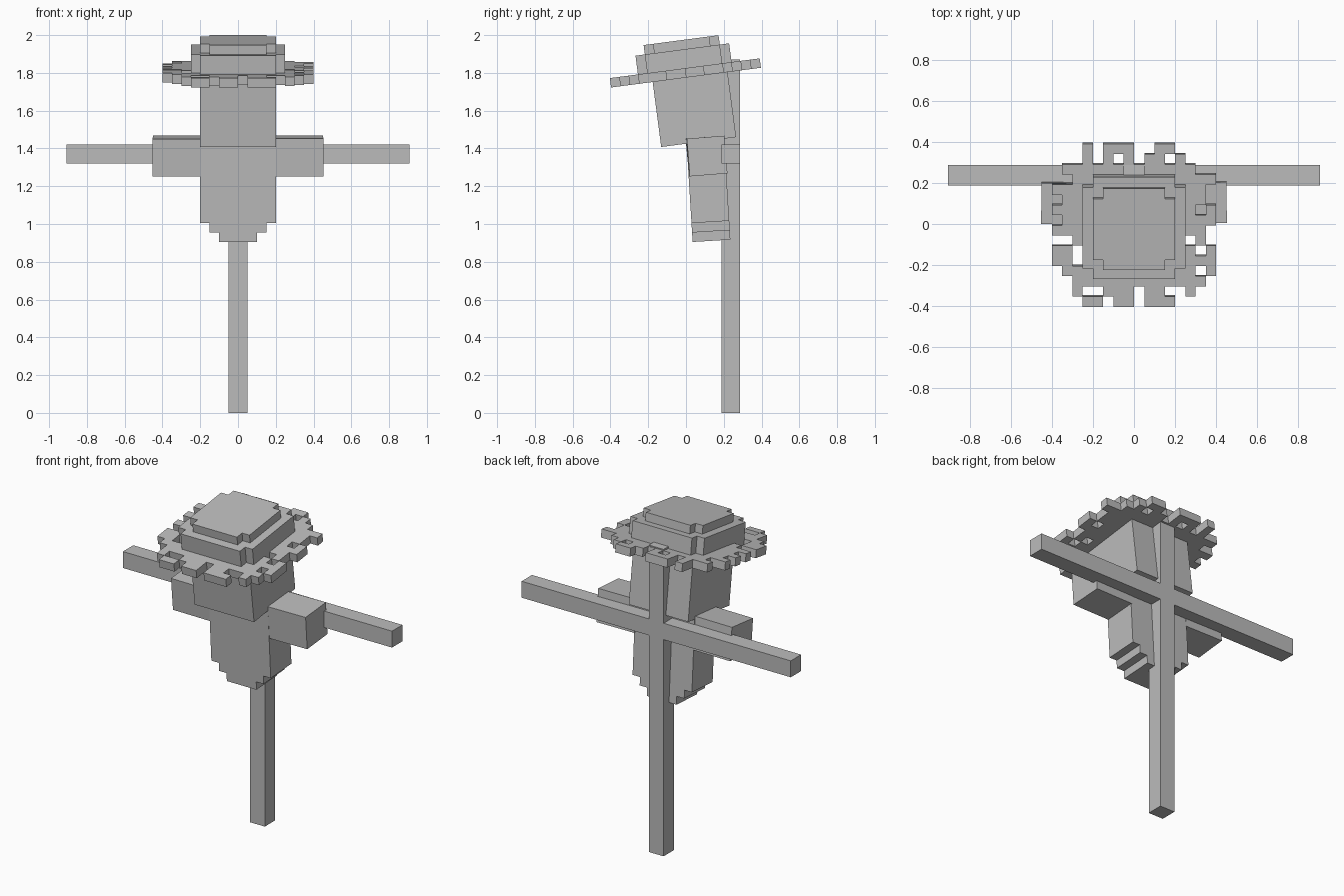
import bpy
import bmesh
from math import radians
from mathutils import Matrix, Vector

if "Cube" in bpy.data.objects:
    bpy.data.objects.remove(bpy.data.objects["Cube"], do_unlink=True)

grey = bpy.data.materials.new("plain_grey")
grey.use_nodes = True
colour = (0.5, 0.5, 0.5, 1)
grey.diffuse_color = colour
grey.node_tree.nodes["Principled BSDF"].inputs["Base Color"].default_value = colour

CELL = 0.05


def finish(name, bm, origin=(0, 0, 0), tilt=0, turn=0):
    """Turn a bmesh into an object, leaned back about x and turned about z."""
    bmesh.ops.recalc_face_normals(bm, faces=bm.faces)
    mesh = bpy.data.meshes.new(name)
    bm.to_mesh(mesh)
    bm.free()
    mesh.materials.append(grey)
    obj = bpy.data.objects.new(name, mesh)
    bpy.context.collection.objects.link(obj)
    obj.matrix_world = (Matrix.Translation(origin)
                        @ Matrix.Rotation(radians(turn), 4, "Z")
                        @ Matrix.Rotation(radians(tilt), 4, "X"))
    return obj


def add_box(bm, low, high):
    low, high = Vector(low), Vector(high)
    matrix = Matrix.Translation((low + high) / 2) @ Matrix.Diagonal((*(high - low), 1))
    bmesh.ops.create_cube(bm, size=1, matrix=matrix)


def box(name, low, high, **place):
    bm = bmesh.new()
    add_box(bm, low, high)
    return finish(name, bm, **place)


def slab(name, rows, z0, z1, **place):
    """Extrude a cell pattern (first row at the back), walls only at open edges."""
    n = len(rows)
    filled = {(c, n - 1 - r) for r, row in enumerate(rows)
              for c, mark in enumerate(row) if mark == "#"}
    bm = bmesh.new()

    def quad(points):
        bm.faces.new([bm.verts.new(((i - n / 2) * CELL, (j - n / 2) * CELL, z))
                      for i, j, z in points])

    for i, j in filled:
        ring = [(i, j), (i + 1, j), (i + 1, j + 1), (i, j + 1)]
        quad([(a, b, z1) for a, b in ring])
        quad([(a, b, z0) for a, b in reversed(ring)])
        sides = [(0, -1), (1, 0), (0, 1), (-1, 0)]
        for k, (di, dj) in enumerate(sides):
            if (i + di, j + dj) not in filled:
                p, q = ring[k], ring[(k + 1) % 4]
                quad([(*p, z0), (*q, z0), (*q, z1), (*p, z1)])
    # normals are already outward; weld the cells of each level
    bmesh.ops.remove_doubles(bm, verts=bm.verts, dist=0.0001)
    return finish(name, bm, **place)


def notched(n):
    """Square pattern with its four corner cells missing."""
    edge = "." + "#" * (n - 2) + "."
    return [edge] + ["#" * n] * (n - 2) + [edge]


# Wooden cross
box("upright_post", (-0.05, 0.187, 0), (0.05, 0.287, 1.87))
box("cross_bar", (-0.907, 0.187, 1.32), (0.907, 0.287, 1.42))

# Torso with stepped lower hem
bm = bmesh.new()
add_box(bm, (-0.2, -0.1, 0.1), (0.2, 0.1, 0.56))
add_box(bm, (-0.15, -0.1, 0.05), (0.15, 0.1, 0.1))
add_box(bm, (-0.1, -0.1, 0), (0.1, 0.1, 0.05))
finish("torso", bm, origin=(0, 0.135, 0.911), tilt=3.5)

# Short sleeves
for name, side, tilt in (("left_sleeve", 1, 4.5), ("right_sleeve", -1, 5.5)):
    box(name, (-0.127, -0.1, 0), (0.127, 0.1, 0.2),
        origin=(side * 0.324, 0.118, 1.26), tilt=tilt, turn=side * 0.8)

# Head and hat share one lean
lean = dict(origin=(0, 0, 1.775), tilt=7.5)
box("head", (-0.2, -0.178, -0.347), (0.2, 0.222, 0.04), **lean)

# Ragged straw brim
brim = [
    "...#.###..##....",
    "...#.#.#.##.#...",
    ".#############..",
    "..##############",
    "###############.",
    ".##############.",
    "##############.#",
    ".###############",
    "###############.",
    "..###########.#.",
    "##.###########.#",
    "##.#############",
    ".#############.#",
    "..#############.",
    "..#..###.##..#..",
    "...##.##.###....",
]
slab("hat_brim", brim, 0, 0.05, **lean)
slab("hat_crown", notched(10), 0.05, 0.15, **lean)
slab("hat_top", notched(8), 0.15, 0.2, **lean)
